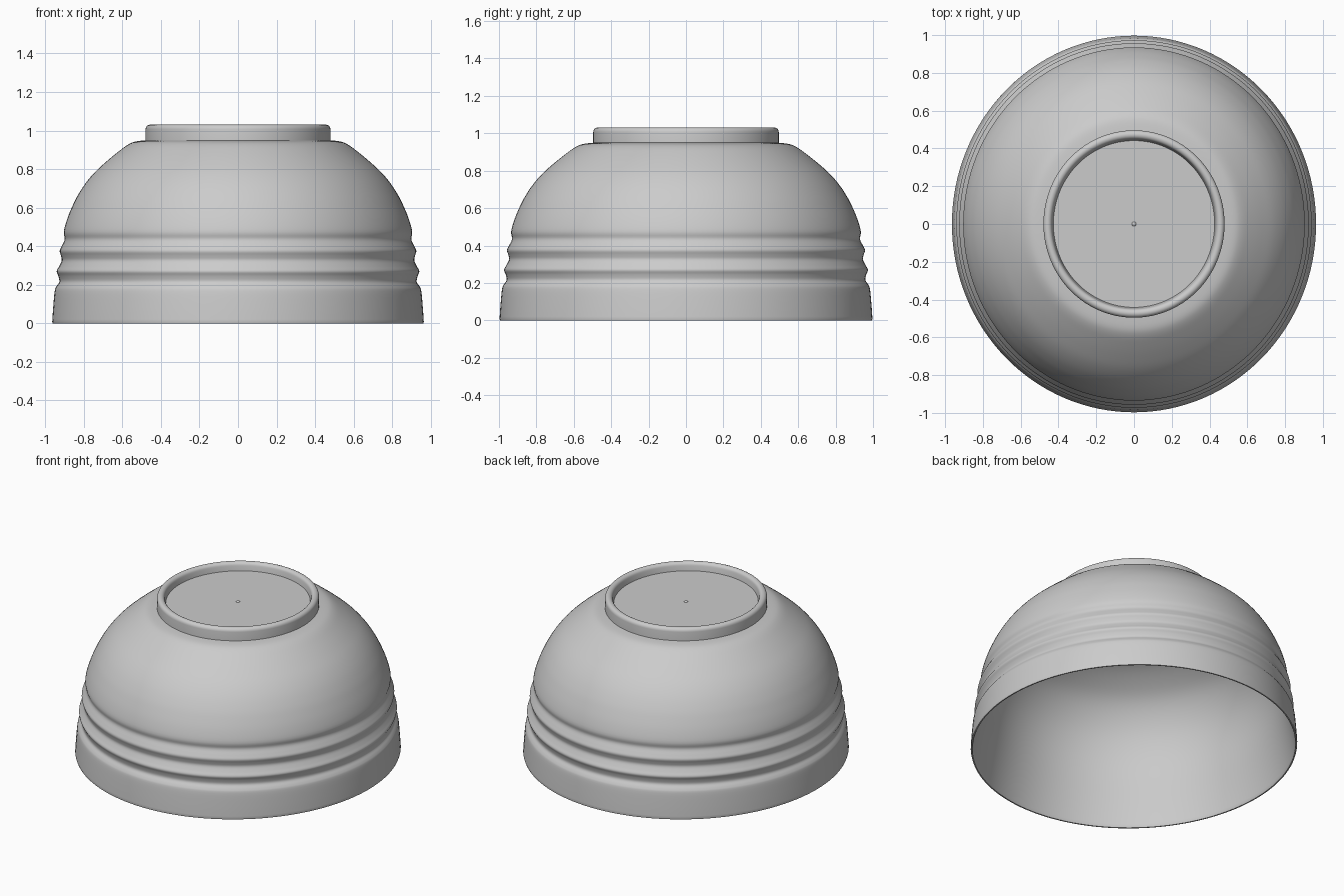
import bpy
import bmesh
import math

if "Cube" in bpy.data.objects:
    bpy.data.objects.remove(bpy.data.objects["Cube"])

SEGMENTS = 128
X_SQUASH = 0.967  # plan is slightly oval

grey = bpy.data.materials.new("plain grey")
grey.diffuse_color = (0.6, 0.6, 0.6, 1.0)
grey.use_nodes = True
grey.node_tree.nodes["Principled BSDF"].inputs["Base Color"].default_value = grey.diffuse_color


def smooth_path(pts, steps=4):
    """Catmull-Rom curve through (radius, height) points."""
    out = []
    for i in range(len(pts) - 1):
        p0, p1 = pts[max(i - 1, 0)], pts[i]
        p2, p3 = pts[i + 1], pts[min(i + 2, len(pts) - 1)]
        for s in range(steps):
            t = s / steps
            out.append(tuple(
                0.5 * (2 * b + (c - a) * t + (2 * a - 5 * b + 4 * c - d) * t ** 2
                       + (3 * b - a - 3 * c + d) * t ** 3)
                for a, b, c, d in zip(p0, p1, p2, p3)))
    return out + [pts[-1]]


def lathe(name, profile, closed=False):
    """Revolve a profile about z; radius 0 becomes a pole."""
    bm = bmesh.new()
    rings = []
    for r, z in profile:
        if r < 1e-5:
            rings.append([bm.verts.new((0, 0, z))] * SEGMENTS)
        else:
            rings.append([bm.verts.new((X_SQUASH * r * math.cos(a), r * math.sin(a), z))
                          for a in (2 * math.pi * k / SEGMENTS for k in range(SEGMENTS))])
    pairs = list(zip(rings, rings[1:]))
    if closed:
        pairs.append((rings[-1], rings[0]))
    for lo, hi in pairs:
        for k in range(SEGMENTS):
            n = (k + 1) % SEGMENTS
            corners = list(dict.fromkeys((lo[k], lo[n], hi[n], hi[k])))
            bm.faces.new(corners)
    bmesh.ops.recalc_face_normals(bm, faces=bm.faces)
    mesh = bpy.data.meshes.new(name)
    bm.to_mesh(mesh)
    bm.free()
    mesh.materials.append(grey)
    obj = bpy.data.objects.new(name, mesh)
    bpy.context.collection.objects.link(obj)
    bpy.ops.object.select_all(action='DESELECT')
    obj.select_set(True)
    bpy.context.view_layer.objects.active = obj
    bpy.ops.object.shade_smooth_by_angle(angle=math.radians(35))


# Upturned bowl: rippled outer wall, thin rim at the bottom, smooth inside
outer = [(0.997, 0.008), (0.992, 0.08), (0.984, 0.165), (0.975, 0.19), (0.959, 0.215),
         (0.964, 0.245), (0.973, 0.27), (0.960, 0.295), (0.946, 0.325), (0.95, 0.35),
         (0.957, 0.375), (0.946, 0.40), (0.93, 0.435), (0.935, 0.475), (0.917, 0.54),
         (0.89, 0.605), (0.862, 0.66), (0.82, 0.724), (0.767, 0.785), (0.703, 0.842),
         (0.64, 0.892), (0.59, 0.927), (0.55, 0.943), (0.49, 0.95)]
inner = [(0.985, 0.003), (0.965, 0.12), (0.935, 0.28), (0.90, 0.47), (0.85, 0.61),
         (0.77, 0.73), (0.67, 0.81), (0.53, 0.88), (0.36, 0.915), (0.18, 0.925), (0.0, 0.927)]
shell = smooth_path(inner)[::-1] + [(0.987, 0.0), (0.995, 0.0)] + smooth_path(outer)
lathe("bowl_shell", shell + [(0.46, 0.95), (0.0, 0.95)])

# Rounded foot ring
cx, cz, half = 0.4725, 1.007, 0.0235
arc = [(cx + half * math.cos(math.pi * i / 10) ** 1 if i != 5 else cx,
        cz + half * math.sin(math.pi * i / 10)) for i in range(11)]
lathe("foot_ring", [(0.44, 0.93), (0.496, 0.93)] + arc + [(0.44, 0.975)], closed=True)

# Recessed base inside the foot, with a tiny centre nub
lathe("foot_base", [(0.0, 0.94), (0.455, 0.94), (0.455, 0.98), (0.0, 0.98)])
nub = [(0.012 * math.cos(i * math.pi / 8), 0.979 + 0.007 * math.sin(i * math.pi / 8))
       for i in range(4)]
lathe("centre_nub", nub + [(0.0, 0.986)])
